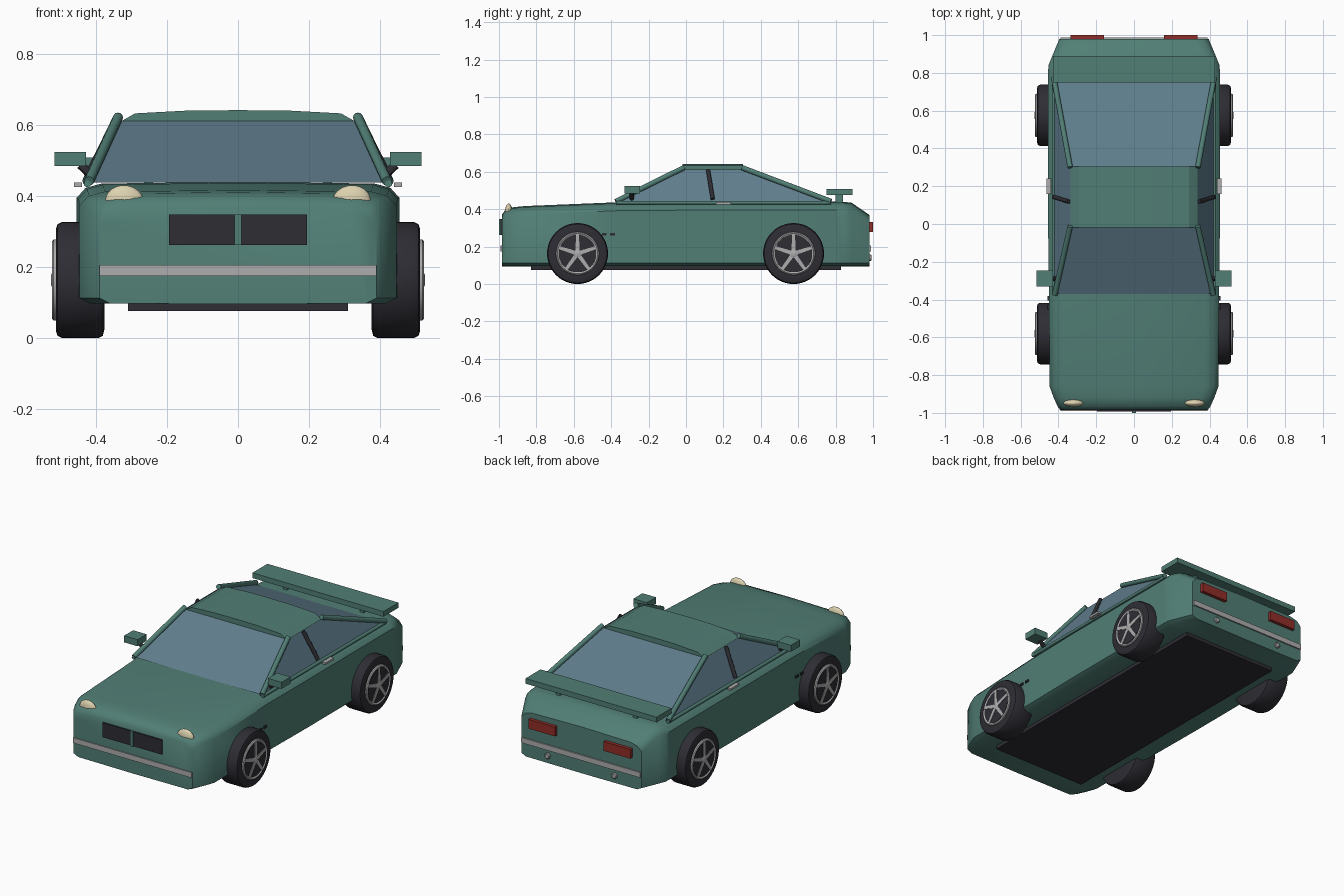
import bpy, bmesh, math
from mathutils import Vector, Matrix

if "Cube" in bpy.data.objects:
    bpy.data.objects.remove(bpy.data.objects["Cube"])


def material(name, color):
    m = bpy.data.materials.new(name)
    m.diffuse_color = (*color, 1)
    m.use_nodes = True
    m.node_tree.nodes["Principled BSDF"].inputs["Base Color"].default_value = m.diffuse_color
    return m


GREEN = material("green paint", (0.082, 0.21, 0.178))
GLASS = material("blue glass", (0.115, 0.205, 0.262))
BLACK = material("black rubber", (0.027, 0.026, 0.034))
SILVER = material("silver metal", (0.42, 0.42, 0.43))
CREAM = material("cream lamp", (0.72, 0.64, 0.43))
RED = material("red lamp", (0.28, 0.027, 0.021))


def finish(name, bm, mat, angle=35):
    bmesh.ops.recalc_face_normals(bm, faces=bm.faces)
    me = bpy.data.meshes.new(name)
    bm.to_mesh(me)
    bm.free()
    me.shade_smooth()
    me.set_sharp_from_angle(angle=math.radians(angle))
    me.materials.append(mat)
    ob = bpy.data.objects.new(name, me)
    bpy.context.collection.objects.link(ob)
    return ob


def loft(name, rings, mat, angle=35):
    """Skin closed rings of equal length and cap the ends."""
    bm = bmesh.new()
    vs = [[bm.verts.new(p) for p in r] for r in rings]
    n = len(vs[0])
    for a, b in zip(vs, vs[1:]):
        for i in range(n):
            bm.faces.new((a[i], a[(i + 1) % n], b[(i + 1) % n], b[i]))
    bm.faces.new(vs[0])
    bm.faces.new(vs[-1])
    return finish(name, bm, mat, angle)


def box(name, x, y, z, mat):
    """Box from (min, max) pairs."""
    return loft(name, [[(a, y[0], z[0]), (a, y[1], z[0]), (a, y[1], z[1]), (a, y[0], z[1])]
                       for a in x], mat)


def panel(name, pts, mat):
    bm = bmesh.new()
    bm.faces.new([bm.verts.new(p) for p in pts])
    return finish(name, bm, mat)


def tube(name, a, b, r, mat, n=12):
    a, b = Vector(a), Vector(b)
    q = (b - a).to_track_quat('Z', 'Y')
    ring = [q @ Vector((r * math.cos(t), r * math.sin(t), 0))
            for t in (2 * math.pi * i / n for i in range(n))]
    return loft(name, [[p + v for v in ring] for p in (a, b)], mat, 45)


def lathe(name, profile, center, mat, axis='X', n=48):
    """Revolve (offset, radius) profile about the given axis."""
    def at(o, r, t):
        u, v = r * math.cos(t), r * math.sin(t)
        return Vector((o, u, v) if axis == 'X' else (u, o, v)) + Vector(center)
    return loft(name, [[at(o, r, 2 * math.pi * i / n) for i in range(n)]
                       for o, r in profile], mat)


# Lower body: rounded box section swept along y with tapered ends
def section(y, w, zt):
    half = [(w - .07, zt), (w - .025, zt - .012), (w, zt - .04),
            (w, .112), (w - .03, .097)]
    return ([(0, y, zt + .005)] + [(x, y, z) for x, z in half] + [(0, y, .095)]
            + [(-x, y, z) for x, z in reversed(half)])


loft("body", [section(*s) for s in (
    (-.985, .39, .365), (-.965, .405, .393), (-.92, .425, .406), (-.86, .447, .412),
    (-.37, .45, .432), (0, .455, .435), (.8, .455, .435), (.84, .453, .435),
    (.885, .435, .43), (.98, .395, .365))], GREEN, 40)
box("floor_pan", (-.31, .31), (-.83, .83), (.075, .1), BLACK)

# Roof: gently crowned slab
roof = [(0, .642), (.14, .641), (.29, .633), (.338, .606)]
outline = [(x, z) for x, z in roof] + [(-x, z) for x, z in reversed(roof[1:])]
loft("roof", [[(x, y, z) for x, z in outline] for y in (-.018, .305)], GREEN, 20)

# Windscreen and rear window
panel("windscreen", [(-.415, -.37, .438), (.415, -.37, .438), (.335, -.016, .612),
                     (-.335, -.016, .612)], GLASS)
panel("rear_window", [(-.42, .76, .438), (.42, .76, .438), (.335, .304, .612),
                      (-.335, .304, .612)], GLASS)

# Spoiler, grille and bumper strips
box("spoiler", (-.43, .43), (.75, .89), (.477, .508), GREEN)
box("grille", (-.195, .195), (-.993, -.97), (.262, .348), BLACK)
box("grille_bar", (-.01, .01), (-1, -.97), (.262, .348), GREEN)
box("front_bumper_strip", (-.39, .39), (-.991, -.97), (.175, .206), SILVER)
box("rear_bumper_strip", (-.39, .39), (.97, .988), (.175, .206), SILVER)

for s, side in ((-1, "left"), (1, "right")):
    def sx(a, b):
        return tuple(sorted((s * a, s * b)))

    # Side glass, pillars and belt rail
    panel(side + "_side_window", [(s * .425, -.37, .434), (s * .425, .77, .434),
                                  (s * .337, .304, .612), (s * .337, -.016, .612)], GLASS)
    tube(side + "_front_pillar", (s * .42, -.375, .442), (s * .338, -.012, .622), .014, GREEN)
    tube(side + "_rear_pillar", (s * .425, .775, .442), (s * .338, .3, .622), .014, GREEN)
    tube(side + "_belt_rail", (s * .425, -.375, .435), (s * .425, .775, .435), .010, GREEN)
    tube(side + "_centre_pillar", (s * .425, .143, .455), (s * .345, .118, .61), .011, BLACK)

    # Mirror with stalk
    box(side + "_mirror", sx(.428, .517), (-.33, -.245), (.485, .524), GREEN)
    tube(side + "_mirror_stalk", (s * .405, -.29, .45), (s * .445, -.29, .488), .012, BLACK, 8)

    # Door handle and fender vent slots
    box(side + "_door_handle", sx(.44, .463), (.16, .24), (.426, .438), SILVER)
    for y in (-.45, -.405):
        box(side + "_fender_slot", sx(.44, .457), (y, y + .025), (.26, .273), BLACK)

    # Headlight: flattened dome with a flat underside
    bm = bmesh.new()
    bmesh.ops.create_uvsphere(bm, u_segments=24, v_segments=16, radius=1)
    cut = bmesh.ops.bisect_plane(bm, geom=bm.verts[:] + bm.edges[:] + bm.faces[:],
                                 plane_co=(0, 0, -.35), plane_no=(0, 0, -1), clear_outer=True)
    bmesh.ops.edgeloop_fill(bm, edges=[e for e in cut["geom_cut"]
                                       if isinstance(e, bmesh.types.BMEdge)])
    bm.transform(Matrix.Translation((s * .32, -.948, .385))
                 @ Matrix.Rotation(s * math.radians(-6), 4, 'Y')
                 @ Matrix.Diagonal((.054, .02, .045, 1)))
    finish(side + "_headlight", bm, CREAM)

    # Tail lamp, exhaust and spoiler foot
    box(side + "_tail_lamp", sx(.16, .335), (.965, 1), (.278, .333), RED)
    lathe(side + "_exhaust", [(-.03, .017), (.008, .017), (.012, .012)],
          (s * .22, .98, .14), SILVER, 'Y', 16)
    box(side + "_spoiler_foot", sx(.24, .265), (.80, .84), (.42, .48), GREEN)

    # Wheels
    for y, end in ((-.58, "front"), (.575, "rear")):
        c = (0, y, .163)
        pre = f"{end}_{side}_"
        lathe(pre + "tyre", [(s * o, r) for o, r in (
            (.377, .14), (.381, .157), (.393, .163), (.497, .163), (.509, .157),
            (.513, .145), (.513, .115), (.508, .11))], c, BLACK)
        # Rim ring: closed loop profile revolved about the axle
        loop = [(.505, .116), (.52, .114), (.525, .108), (.52, .100), (.505, .099)]
        lathe(pre + "rim", [(s * o, r) for o, r in loop], c, SILVER).data.polygons
        lathe(pre + "rim_well", [(s * .51, .1), (s * .5215, .0995)], c, BLACK)
        lathe(pre + "hub", [(s * .51, .021), (s * .524, .021), (s * .527, .015)], c, SILVER, n=20)
        for k in range(5):
            t = math.radians(90 + 72 * k)
            d, n = Vector((0, math.cos(t), math.sin(t))), Vector((0, -math.sin(t), math.cos(t)))
            o = Vector(c)
            loft(pre + "spoke", [[o + d * r + n * w + Vector((s * x, 0, 0))
                                  for w, x in ((-h, .51), (h, .51), (h, .5245), (-h, .5245))]
                                 for r, h in ((.01, .011), (.104, .008))], SILVER)
